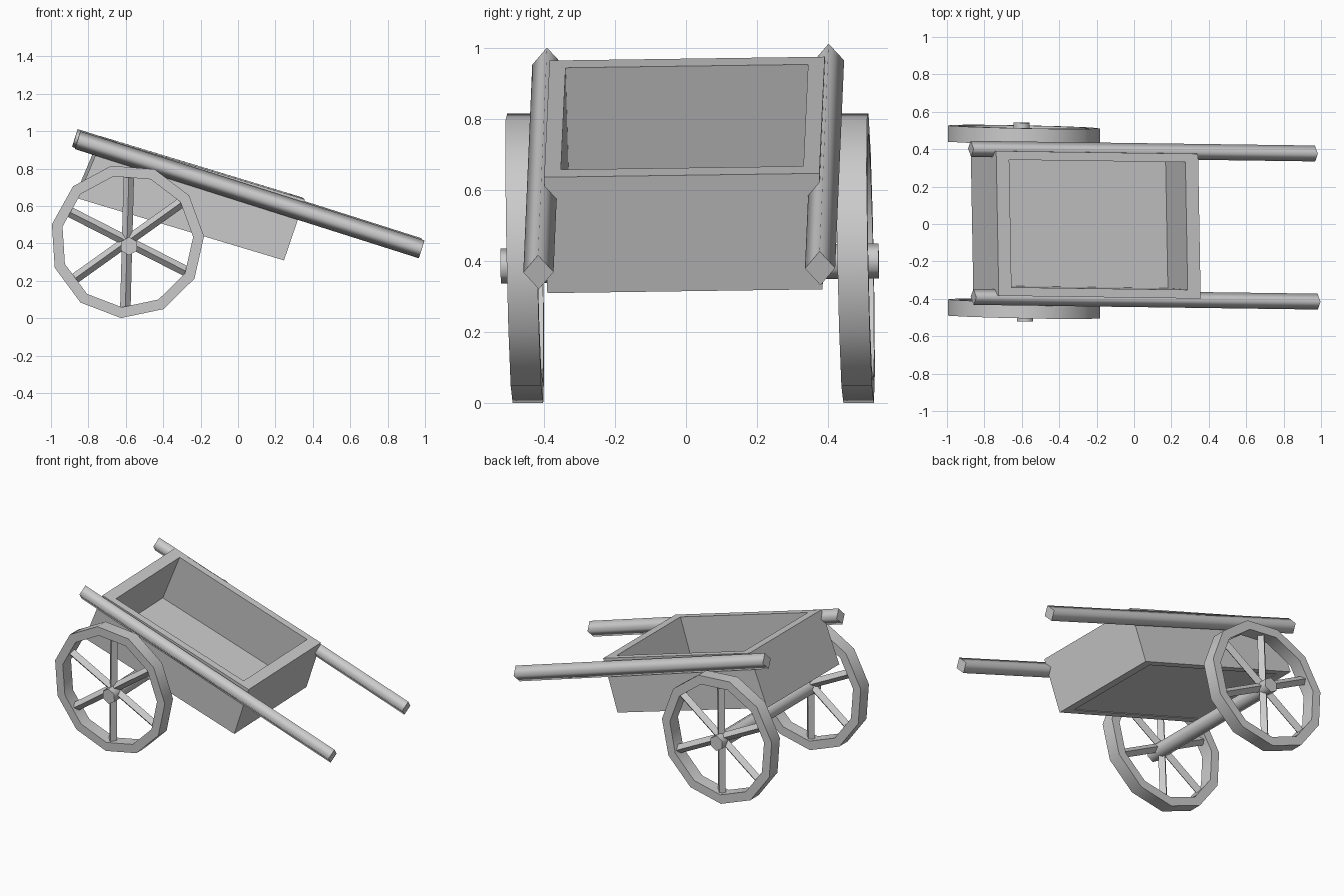
import bpy, bmesh, math
from mathutils import Matrix, Vector

if "Cube" in bpy.data.objects:
    bpy.data.objects.remove(bpy.data.objects["Cube"])


def lean(a, r):
    # slight hand-built skew of the whole cart
    return Matrix(((1, a, 0, 0), (-0.02, 1, -0.02, 0.008), (0, r, 1, 0), (0, 0, 0, 1)))


BODY, WHEEL = lean(-0.018, 0.014), lean(0, 0)


def finish(name, bm, skew):
    bmesh.ops.recalc_face_normals(bm, faces=bm.faces)
    bm.transform(skew)
    me = bpy.data.meshes.new(name)
    bm.to_mesh(me)
    bm.free()
    ob = bpy.data.objects.new(name, me)
    bpy.context.collection.objects.link(ob)
    return ob


def closed_rings(bm, loops, smooth=()):
    # joins loops of points in a cycle, e.g. a rim or a hollow frame
    rows = [[bm.verts.new(p) for p in loop] for loop in loops]
    n = len(rows[0])
    for i, row in enumerate(rows):
        nxt = rows[(i + 1) % len(rows)]
        for j in range(n):
            k = (j + 1) % n
            f = bm.faces.new((row[j], row[k], nxt[k], nxt[j]))
            f.smooth = i in smooth
            if smooth:
                bm.edges.get((row[j], row[k])).smooth = False


def add_rod(bm, p, q, radius, sides, squash=1.0, smooth=False):
    p, q = Vector(p), Vector(q)
    d = q - p
    m = (Matrix.Translation((p + q) / 2) @ d.to_track_quat('Z', 'Y').to_matrix().to_4x4()
         @ Matrix.Diagonal((squash, 1, 1, 1)))
    res = bmesh.ops.create_cone(bm, cap_ends=True, segments=sides, radius1=radius,
                                radius2=radius, depth=d.length, matrix=m)
    if smooth:
        for f in {f for v in res['verts'] for f in v.link_faces}:
            f.normal_update()
            if abs(f.normal.dot(d.normalized())) > 0.9:
                for e in f.edges:
                    e.smooth = False
            else:
                f.smooth = True


def rect(left, right, half):
    return [(left[0], -half, left[1]), (right[0], -half, right[1]),
            (right[0], half, right[1]), (left[0], half, left[1])]


# Box walls: tilted open frame
bl, br, tr, tl = (-0.866, 0.647), (0.239, 0.315), (0.35, 0.641), (-0.73, 0.969)


def inset(l, r, t=0.072):
    u = Vector((r[0] - l[0], r[1] - l[1])).normalized() * t
    return Vector(l) + u, Vector(r) - u


bm = bmesh.new()
closed_rings(bm, [rect(bl, br, 0.387), rect(tl, tr, 0.387),
                  rect(*inset(tl, tr), 0.341), rect(*inset(bl, br), 0.341)])
finish("box_walls", bm, BODY)

# Box floor: thin slab just above the lower rim
bm = bmesh.new()
l, r = inset(bl, br, 0.07)
for h in (0.004, 0.016):
    up = Vector((0.3 * h, h))
    bm.faces.new([bm.verts.new(p) for p in rect(l + up, r + up, 0.343)])
bmesh.ops.bridge_loops(bm, edges=bm.edges[:])
finish("box_floor", bm, BODY)

# Axle
bm = bmesh.new()
add_rod(bm, (-0.592, -0.533, 0.393), (-0.592, 0.53, 0.393), 0.049, 6, smooth=True)
finish("axle", bm, BODY)

CX, CZ = -0.593, 0.412
for side, s in (("right", -1), ("left", 1)):
    # Handle: four-sided pole along the box
    bm = bmesh.new()
    add_rod(bm, (-0.865, s * 0.396, 0.958), (0.975, s * 0.396, 0.374), 0.05, 4, 0.85, True)
    finish(side + "_handle", bm, BODY)

    # Wheel rim: eleven-sided ring
    y = s * 0.465

    def loop(rad, dy):
        return [(CX + rad * math.cos(t), y + dy, CZ + rad * math.sin(t))
                for t in (math.radians(265.5 + 360 / 11 * i) for i in range(11))]

    bm = bmesh.new()
    closed_rings(bm, [loop(0.412, -0.043), loop(0.412, 0.043),
                      loop(0.354, 0.043), loop(0.354, -0.043)], smooth=(0, 2))
    finish(side + "_wheel_rim", bm, WHEEL)

    # Spokes: three bars through the hub
    bm = bmesh.new()
    for deg in (88.5, 35.5, 153):
        d = Vector((math.cos(math.radians(deg)), 0, math.sin(math.radians(deg)))) * 0.36
        c = Vector((CX, y, CZ))
        add_rod(bm, c - d, c + d, 0.028, 4)
    finish(side + "_wheel_spokes", bm, WHEEL)
